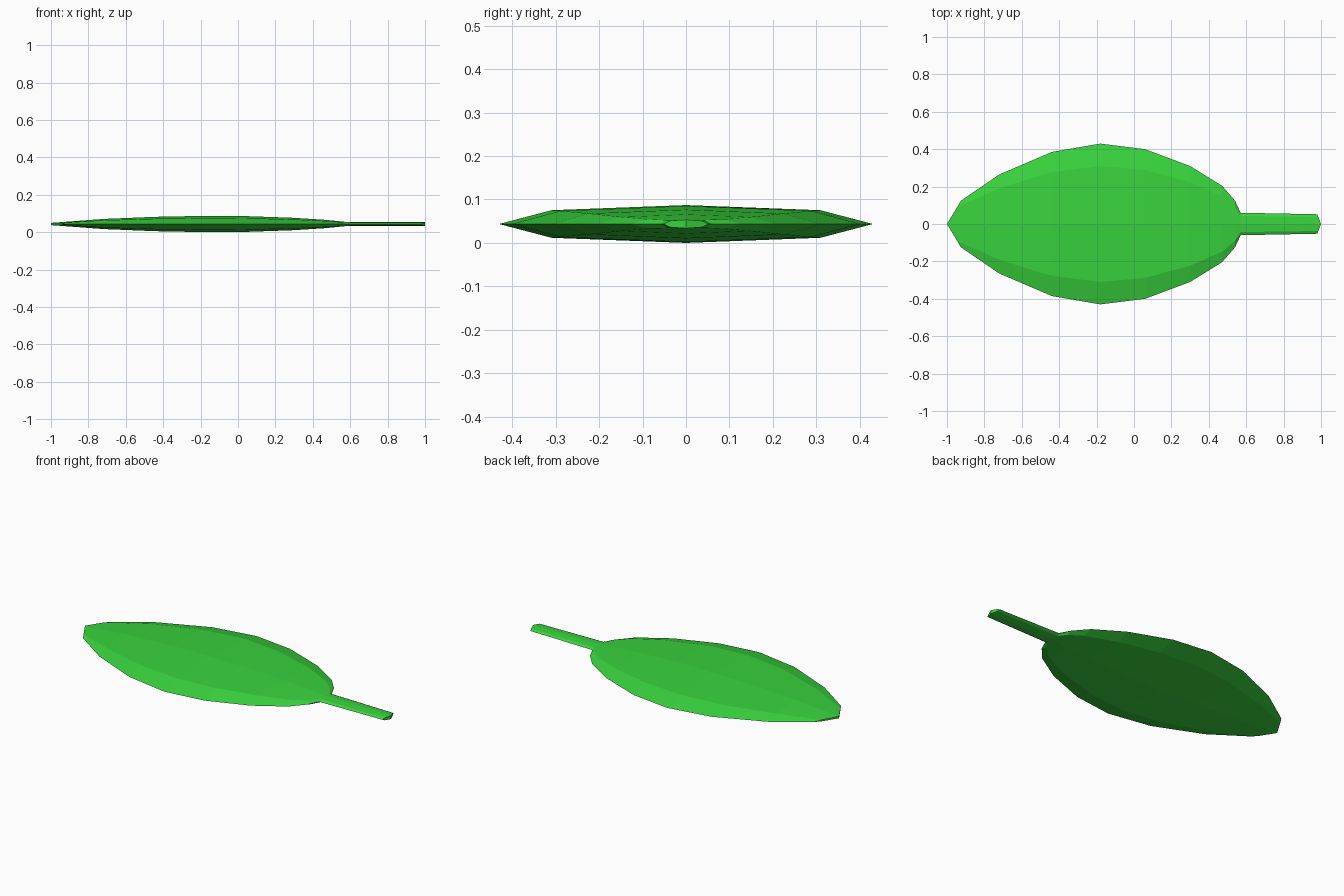
import bpy, bmesh

if "Cube" in bpy.data.objects:
    bpy.data.objects.remove(bpy.data.objects["Cube"])

MID = 0.0435  # height of the leaf's middle plane

green = bpy.data.materials.new("leaf green")
green.diffuse_color = (0.04, 0.65, 0.047, 1)
green.use_nodes = True
green.node_tree.nodes["Principled BSDF"].inputs["Base Color"].default_value = green.diffuse_color

# Cross-sections: x at the rim, half width, half thickness, x shift at the centre line
SECTIONS = [
    (-0.925, 0.125, 0.006, -0.075),
    (-0.72, 0.265, 0.027, 0), (-0.44, 0.385, 0.0385, 0),
    (-0.18, 0.43, 0.0435, 0), (0.06, 0.40, 0.0415, 0),
    (0.30, 0.31, 0.033, 0), (0.47, 0.205, 0.022, 0),
    (0.54, 0.125, 0.015, 0), (0.57, 0.06, 0.012, 0),
    (0.98, 0.052, 0.010, 0.02),
]
# Eight-sided flattened lens: y factor, z factor
LENS = [(1, 0), (0.72, 0.73), (0, 1), (-0.72, 0.73),
        (-1, 0), (-0.72, -0.73), (0, -1), (0.72, -0.73)]


def loft(name, sections):
    """Join the lens sections into one closed faceted body."""
    bm = bmesh.new()
    rings = [[bm.verts.new((x + shift * (1 - abs(u)), u * w, MID + v * h))
              for u, v in LENS] for x, w, h, shift in sections]
    n = len(LENS)
    for a, b in zip(rings, rings[1:]):
        for i in range(n):
            j = (i + 1) % n
            bm.faces.new((a[i], a[j], b[j], b[i]))
    # Close each end with strips between the upper and lower halves
    for r in (rings[0], rings[-1]):
        bm.faces.new((r[0], r[1], r[7]))
        bm.faces.new((r[1], r[2], r[6], r[7]))
        bm.faces.new((r[2], r[3], r[5], r[6]))
        bm.faces.new((r[3], r[4], r[5]))
    bmesh.ops.recalc_face_normals(bm, faces=bm.faces)
    mesh = bpy.data.meshes.new(name)
    bm.to_mesh(mesh)
    bm.free()
    mesh.materials.append(green)
    obj = bpy.data.objects.new(name, mesh)
    bpy.context.collection.objects.link(obj)
    return obj


# Blade and stem in one continuous body
loft("leaf_with_stem", SECTIONS)
